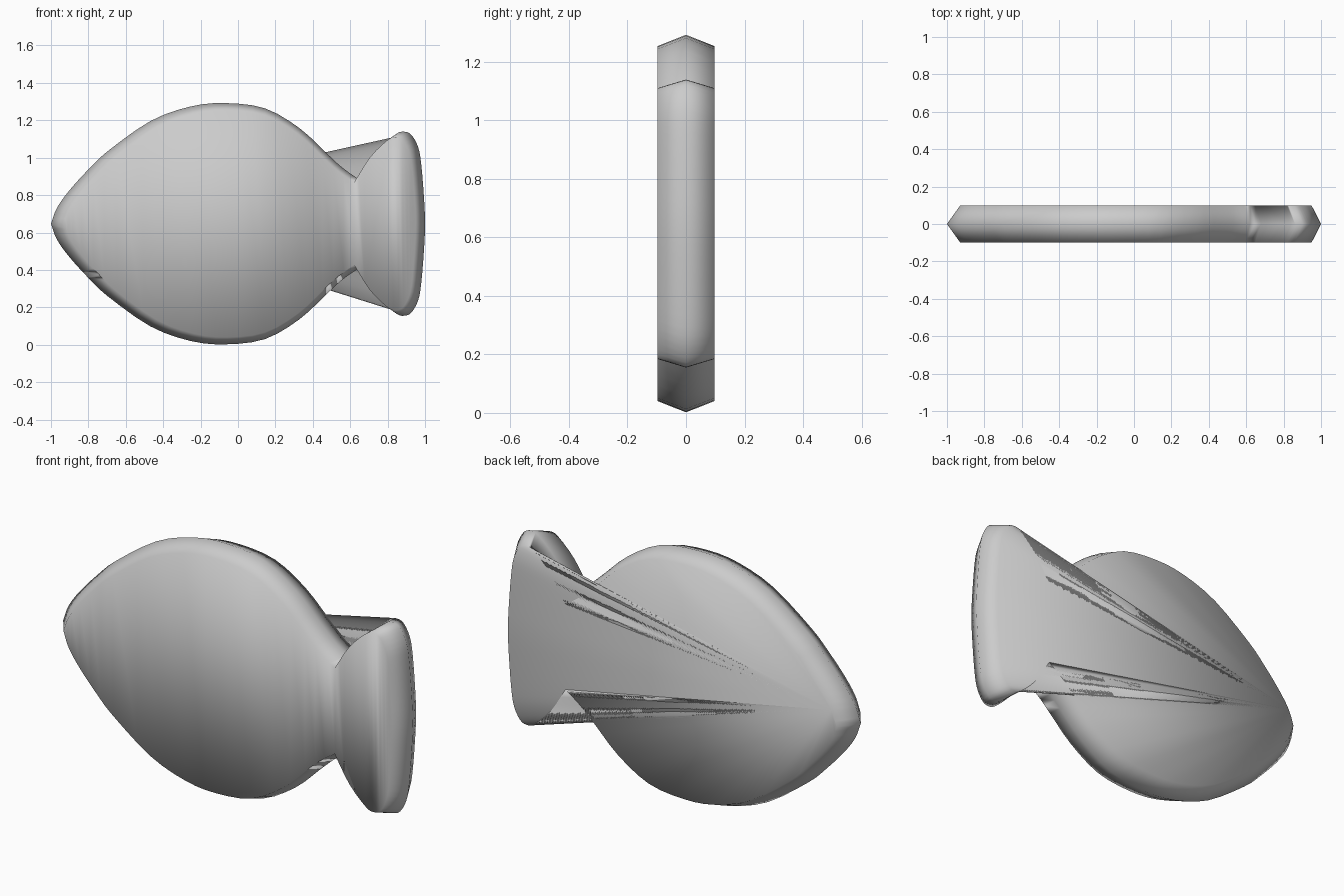
import bpy, bmesh
from mathutils import Vector

if "Cube" in bpy.data.objects:
    bpy.data.objects.remove(bpy.data.objects["Cube"])

ZC = 0.647        # height of the symmetry axis
PIVOT = 0.167     # x centre of the rim taper
TAPER = 0.94      # size of the flat faces relative to the mid outline
HALF = 0.098      # half thickness

# Upper half of the outline as (x, height above axis)
TAIL = [(1.0, 0.0), (0.995, 0.13), (0.98, 0.315), (0.963, 0.41), (0.927, 0.475),
        (0.888, 0.492), (0.84, 0.476), (0.74, 0.378), (0.65, 0.235)]
BODY = [(0.65, 0.235), (0.56, 0.298), (0.47, 0.38), (0.33, 0.51), (0.144, 0.617),
        (-0.07, 0.645), (-0.257, 0.626), (-0.47, 0.548), (-0.70, 0.385),
        (-0.80, 0.29), (-0.90, 0.18), (-0.968, 0.085), (-1.0, 0.0)]


def spline(keys, steps, mirror_start=False):
    """Catmull-Rom through the keys, last key left out."""
    p = [Vector(k) for k in keys]
    first = Vector((p[1].x, -p[1].y)) if mirror_start else 2 * p[0] - p[1]
    q = [first] + p + [2 * p[-1] - p[-2]]
    out = []
    for i in range(1, len(q) - 2):
        a, b, c, d = q[i - 1:i + 3]
        for s in range(steps):
            t = s / steps
            out.append(0.5 * (2 * b + (c - a) * t + (2 * a - 5 * b + 4 * c - d) * t * t
                              + (3 * b - a - 3 * c + d) * t ** 3))
    return out


STEPS = 3
upper = spline(TAIL, STEPS, True) + spline(BODY, STEPS)
lower = [Vector((v.x, -v.y)) for v in reversed(upper[1:])]
start = len(upper) - STEPS            # vertex just above the nose
outline = upper + [Vector((-1.0, 0.0))] + lower
outline = outline[start:] + outline[:start]
n = len(outline)

bm = bmesh.new()


def ring(y, scale):
    return [bm.verts.new((PIVOT + (v.x - PIVOT) * scale, y, ZC + v.y * scale))
            for v in outline]


front, middle, back = ring(-HALF, TAPER), ring(0, 1), ring(HALF, TAPER)

# Ridged rim
for a, b in ((front, middle), (middle, back)):
    for i in range(n):
        j = (i + 1) % n
        bm.faces.new((a[j], a[i], b[i], b[j]))

# Front sheet follows the outline
face = bm.faces.new(front)
bmesh.ops.triangulate(bm, faces=[face])

# Back sheet fans out from the nose, bridging the gaps beside the tail
for i in range(1, n - 1):
    bm.faces.new((back[0], back[i + 1], back[i]))

for f in bm.faces:
    f.smooth = True

mesh = bpy.data.meshes.new("fish_plate")
bm.to_mesh(mesh)
bm.free()
obj = bpy.data.objects.new("fish_plate", mesh)
bpy.context.collection.objects.link(obj)
